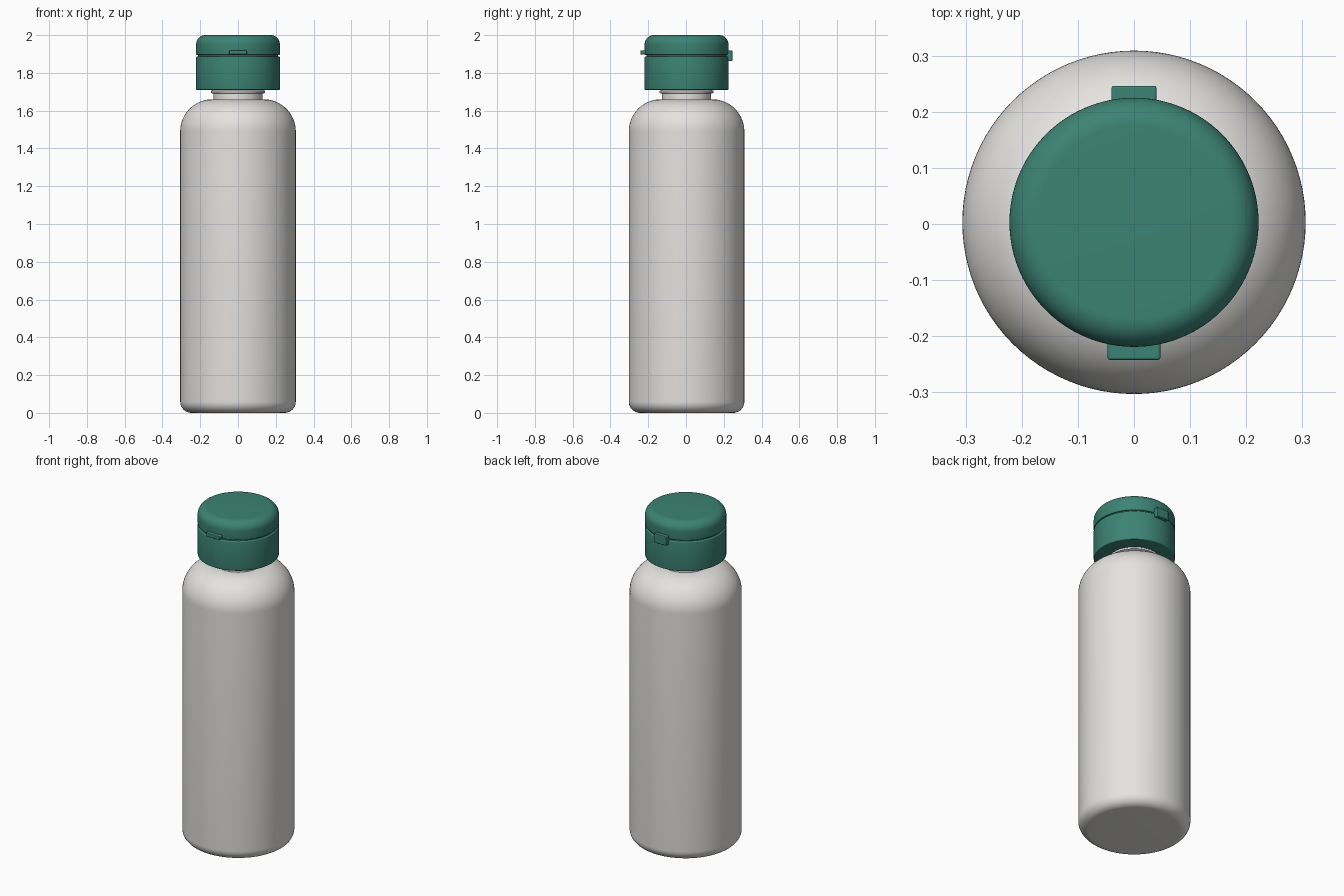
import bpy, bmesh, math
from mathutils import Matrix

cube = bpy.data.objects.get("Cube")
if cube:
    bpy.data.objects.remove(cube)

CENTRE_Y = 0.003


def material(name, rgb):
    m = bpy.data.materials.new(name)
    m.use_nodes = True
    m.diffuse_color = (*rgb, 1)
    bsdf = m.node_tree.nodes["Principled BSDF"]
    bsdf.inputs["Base Color"].default_value = (*rgb, 1)
    bsdf.inputs["Roughness"].default_value = 0.5
    return m


white = material("off white plastic", (0.78, 0.77, 0.75))
green = material("deep green plastic", (0.045, 0.225, 0.172))


def fillet(r, z, radius, start, end, steps=10):
    """Arc in the profile plane around (r, z), angles in degrees."""
    angles = [math.radians(start + (end - start) * i / steps) for i in range(steps + 1)]
    return [(r + radius * math.cos(a), z + radius * math.sin(a)) for a in angles]


def finish(bm, name, mat):
    bmesh.ops.recalc_face_normals(bm, faces=bm.faces)
    mesh = bpy.data.meshes.new(name)
    bm.to_mesh(mesh)
    bm.free()
    mesh.materials.append(mat)
    obj = bpy.data.objects.new(name, mesh)
    bpy.context.collection.objects.link(obj)
    bpy.ops.object.select_all(action='DESELECT')
    bpy.context.view_layer.objects.active = obj
    obj.select_set(True)
    bpy.ops.object.shade_smooth_by_angle(angle=math.radians(35))
    return obj


def lathe(name, profile, mat, segments=96):
    """Revolve a profile of (radius, height) points; both ends sit on the axis."""
    bm = bmesh.new()
    verts = [bm.verts.new((r, 0, z)) for r, z in profile]
    edges = [bm.edges.new(pair) for pair in zip(verts, verts[1:])]
    bmesh.ops.spin(bm, geom=verts + edges, cent=(0, 0, 0), axis=(0, 0, 1),
                   angle=math.tau, steps=segments, use_duplicate=False)
    bmesh.ops.remove_doubles(bm, verts=bm.verts, dist=1e-5)
    obj = finish(bm, name, mat)
    obj.location.y = CENTRE_Y
    return obj


def tab(name, width, y_in, y_out, z_low, z_high):
    bm = bmesh.new()
    bmesh.ops.create_cube(bm, size=1, matrix=Matrix.Translation(
        (0, (y_in + y_out) / 2, (z_low + z_high) / 2))
        @ Matrix.Diagonal((width, abs(y_out - y_in), z_high - z_low, 1)))
    obj = finish(bm, name, green)
    bevel = obj.modifiers.new("soft edges", 'BEVEL')
    bevel.width = 0.004
    bevel.segments = 3
    return obj


# Bottle body with rounded base and shoulder
R = 0.306
lathe("bottle_body",
      [(0, 0)] + fillet(R - 0.06, 0.06, 0.06, -90, 0)
      + fillet(R - 0.17, 1.49, 0.17, 0, 90, 20) + [(0, 1.66)], white)

# Neck with a collar bead under the cap
lathe("bottle_neck",
      [(0, 1.64), (0.13, 1.64), (0.13, 1.69), (0.143, 1.694),
       (0.143, 1.705), (0.13, 1.71), (0.13, 1.74), (0, 1.74)], white)

# Cap base, recessed seam and flip lid
C = 0.222
lathe("cap_base",
      [(0, 1.71)] + fillet(C - 0.005, 1.715, 0.005, -90, 0, 4)
      + fillet(C - 0.006, 1.882, 0.006, 0, 90, 4) + [(0, 1.888)], green)
lathe("cap_seam", [(0, 1.88), (0.212, 1.88), (0.212, 1.905), (0, 1.905)], green)
lathe("flip_lid",
      [(0, 1.895)] + fillet(C - 0.005, 1.9, 0.005, -90, 0, 4)
      + fillet(C - 0.05, 1.95, 0.05, 0, 90, 12) + [(0, 2.0)], green)

# Thumb tab at the front, hinge block at the back
tab("thumb_tab", 0.094, -0.19, -0.242, 1.897, 1.919)
tab("hinge", 0.08, 0.19, 0.246, 1.863, 1.918)
